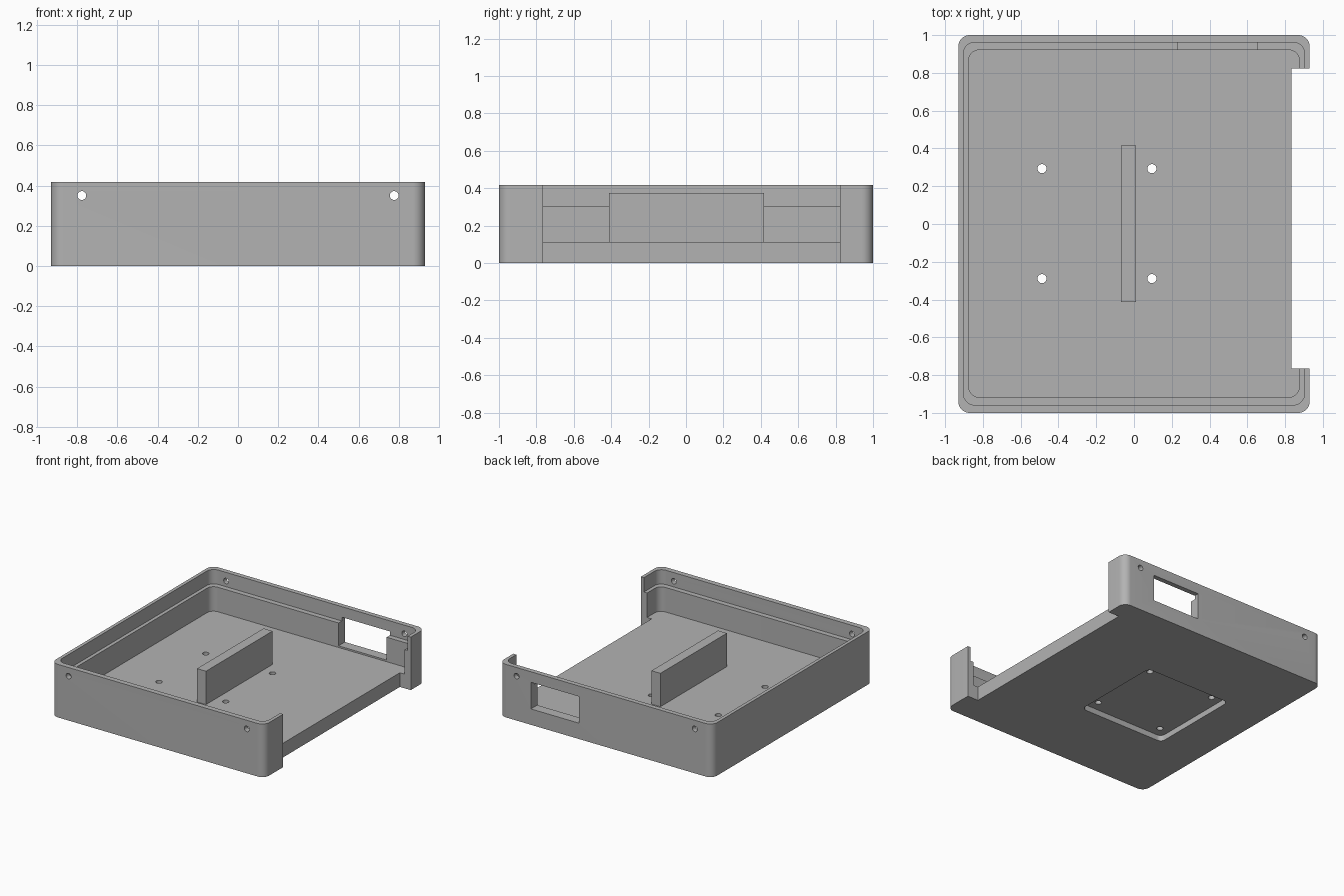
import bpy, bmesh
from math import radians, cos, sin

cube = bpy.data.objects.get("Cube")
if cube:
    bpy.data.objects.remove(cube, do_unlink=True)

grey = bpy.data.materials.new("plain grey")
grey.use_nodes = True
colour = (0.45, 0.45, 0.45, 1)
grey.diffuse_color = colour
grey.node_tree.nodes["Principled BSDF"].inputs["Base Color"].default_value = colour


def prism(name, x, y, z, radius=0.0, steps=10):
    """Upright block between (min, max) pairs, with rounded vertical corners."""
    bm = bmesh.new()
    ring = []
    corners = [(x[1], y[1], 1, 1), (x[0], y[1], -1, 1),
               (x[0], y[0], -1, -1), (x[1], y[0], 1, -1)]
    for i, (cx, cy, sx, sy) in enumerate(corners):
        count = steps if radius else 0
        for k in range(count + 1):
            a = radians(90 * (i + (k / count if count else 0)))
            ring.append(bm.verts.new((cx - sx * radius + radius * cos(a),
                                      cy - sy * radius + radius * sin(a), z[0])))
    face = bm.faces.new(ring)
    top = bmesh.ops.extrude_face_region(bm, geom=[face])["geom"]
    moved = [v for v in top if isinstance(v, bmesh.types.BMVert)]
    bmesh.ops.translate(bm, verts=moved, vec=(0, 0, z[1] - z[0]))
    bmesh.ops.recalc_face_normals(bm, faces=bm.faces)
    mesh = bpy.data.meshes.new(name)
    bm.to_mesh(mesh)
    bm.free()
    mesh.materials.append(grey)
    obj = bpy.data.objects.new(name, mesh)
    bpy.context.collection.objects.link(obj)
    return obj


def drill(name, location, radius, length, tilt=0):
    bpy.ops.mesh.primitive_cylinder_add(vertices=32, radius=radius, depth=length,
                                        location=location, rotation=(tilt, 0, 0))
    obj = bpy.context.object
    obj.name = name
    obj.data.materials.append(grey)
    return obj


def select(obj):
    bpy.ops.object.select_all(action='DESELECT')
    obj.select_set(True)
    bpy.context.view_layer.objects.active = obj


def cut(target, cutter):
    cutter.hide_render = True
    mod = target.modifiers.new("cut", 'BOOLEAN')
    mod.operation = 'DIFFERENCE'
    mod.solver = 'EXACT'
    mod.object = cutter
    select(target)
    bpy.ops.object.modifier_apply(modifier=mod.name)
    bpy.data.objects.remove(cutter, do_unlink=True)


# Tray body with a floor, a ledge and a thin upper lip
tray = prism("tray", (-0.93, 0.93), (-1, 1), (0, 0.418), 0.06)
cut(tray, prism("cavity", (-0.875, 0.875), (-0.917, 0.921), (0.112, 0.6), 0.055))
cut(tray, prism("lid_seat", (-0.903, 0.903), (-0.958, 0.962), (0.305, 0.6), 0.06))

# Open side, connector window and square recess underneath
cut(tray, prism("side_opening", (0.835, 1.2), (-0.765, 0.823), (-0.2, 0.6)))
cut(tray, prism("window", (0.232, 0.652), (0.85, 1.1), (0.125, 0.335)))
hole_x, hole_y = -0.196, 0.002
half = 0.375
cut(tray, prism("under_recess", (hole_x - half, hole_x + half),
                (hole_y - half, hole_y + half), (-0.1, 0.045), 0.04))

# Floor holes and lid screw holes through front and back walls
for sx in (-1, 1):
    for sy in (-1, 1):
        cut(tray, drill("floor_hole", (hole_x + sx * 0.291, hole_y + sy * 0.291, 0.08),
                        0.024, 0.4))
    cut(tray, drill("screw_hole", (sx * 0.777, 0, 0.35), 0.022, 2.4, radians(90)))

# Upright divider on the floor
prism("divider", (-0.068, 0.01), (-0.413, 0.416), (0.11, 0.375))

select(tray)
bpy.ops.object.shade_smooth_by_angle(angle=radians(30))
